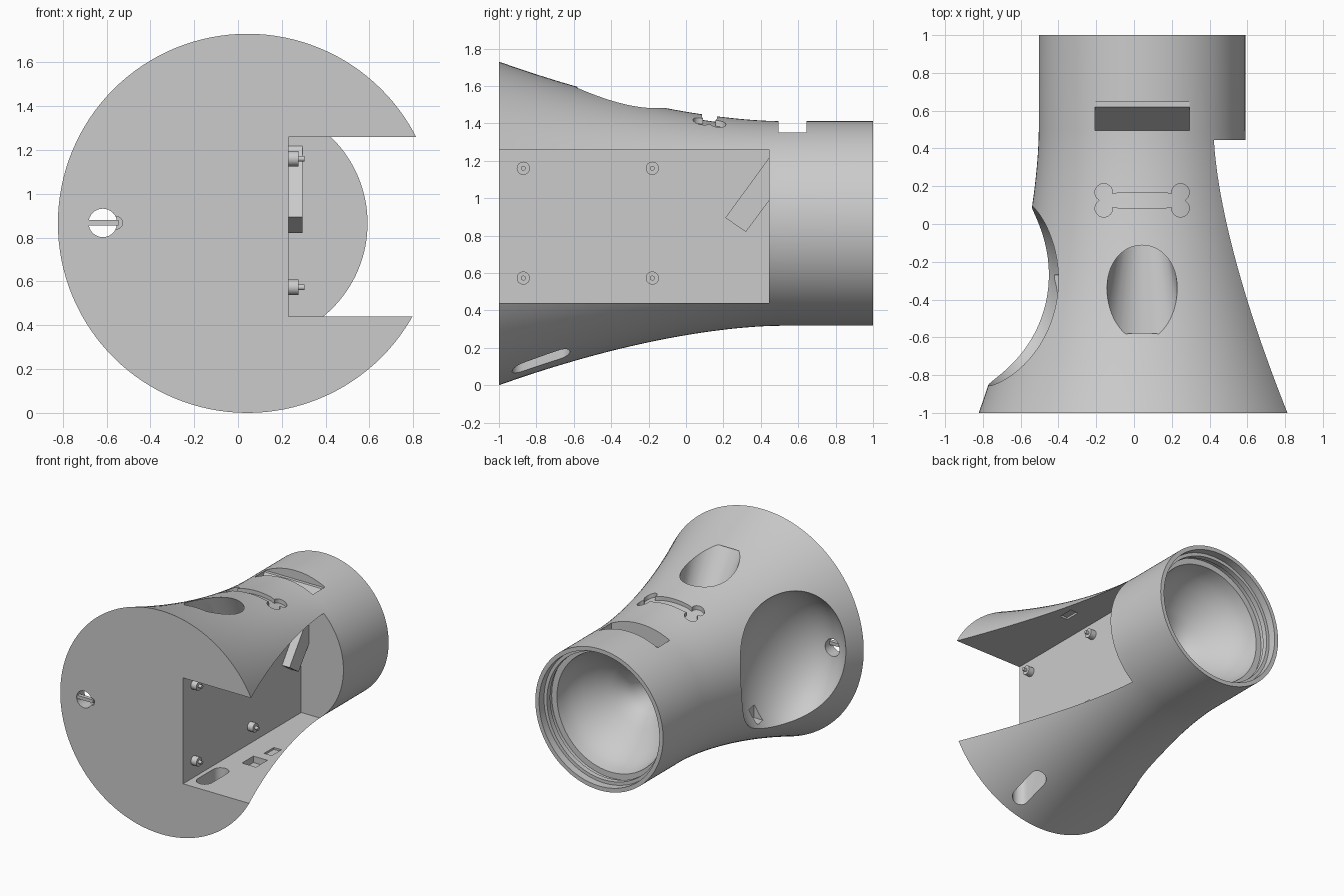
import bpy, bmesh, math
from mathutils import Matrix, Vector

cube = bpy.data.objects.get("Cube")
if cube:
    bpy.data.objects.remove(cube, do_unlink=True)

CX, CZ = 0.043, 0.865          # axis of the round body
mat = bpy.data.materials.new("light grey")
mat.use_nodes = True
GREY = (0.6, 0.6, 0.6, 1)
mat.diffuse_color = GREY
mat.node_tree.nodes["Principled BSDF"].inputs["Base Color"].default_value = GREY


def make(name, bm):
    bmesh.ops.recalc_face_normals(bm, faces=bm.faces)
    me = bpy.data.meshes.new(name)
    bm.to_mesh(me)
    bm.free()
    me.materials.append(mat)
    ob = bpy.data.objects.new(name, me)
    bpy.context.collection.objects.link(ob)
    return ob


def revolve(name, profile, steps=128):
    """Spin (y, radius) points around the body axis."""
    bm = bmesh.new()
    vs = [bm.verts.new((CX, y, CZ + r)) for y, r in profile]
    es = [bm.edges.new(p) for p in zip(vs, vs[1:])]
    bmesh.ops.spin(bm, geom=vs + es, cent=(CX, 0, CZ), axis=(0, 1, 0),
                   angle=math.tau, steps=steps)
    bmesh.ops.remove_doubles(bm, verts=bm.verts, dist=1e-4)
    return make(name, bm)


def box(name, x, y, z):
    bm = bmesh.new()
    bmesh.ops.create_cube(bm, size=1)
    for v in bm.verts:
        v.co = [(a + b) / 2 + c * (b - a) for c, (a, b) in zip(v.co, (x, y, z))]
    return make(name, bm)


def rod(name, a, b, r1, r2=None, seg=32):
    """Cylinder or cone from point a to point b."""
    a, b = Vector(a), Vector(b)
    d = b - a
    m = Matrix.Translation((a + b) / 2) @ d.to_track_quat('Z', 'Y').to_matrix().to_4x4()
    bm = bmesh.new()
    bmesh.ops.create_cone(bm, cap_ends=True, segments=seg, radius1=r1,
                          radius2=r1 if r2 is None else r2, depth=d.length, matrix=m)
    return make(name, bm)


def prism(name, pts, axis, lo, hi):
    """Extrude a flat outline along x (points are y, z) or z (points are x, y)."""
    bm = bmesh.new()
    place = (lambda p, t: (t, *p)) if axis == 'x' else (lambda p, t: (*p, t))
    f = bm.faces.new([bm.verts.new(place(p, lo)) for p in pts])
    ext = bmesh.ops.extrude_face_region(bm, geom=[f])["geom"]
    move = (hi - lo, 0, 0) if axis == 'x' else (0, 0, hi - lo)
    bmesh.ops.translate(bm, vec=move, verts=[g for g in ext if isinstance(g, bmesh.types.BMVert)])
    return make(name, bm)


def boolean(ob, cutter, op='DIFFERENCE'):
    mod = ob.modifiers.new("cut", 'BOOLEAN')
    mod.operation, mod.solver, mod.object = op, 'EXACT', cutter
    dg = bpy.context.evaluated_depsgraph_get()
    me = bpy.data.meshes.new_from_object(ob.evaluated_get(dg))
    ob.modifiers.clear()
    ob.data = me
    bpy.data.objects.remove(cutter, do_unlink=True)


def smooth(ob):
    bpy.ops.object.select_all(action='DESELECT')
    ob.select_set(True)
    bpy.context.view_layer.objects.active = ob
    bpy.ops.object.shade_smooth_by_angle(angle=math.radians(30))


def outer(y):
    return 0.547 + 0.318 * (max(0, 0.5 - y) / 1.5) ** 1.68


# Flared body with a stepped mouth and a funnel at the back
ys = [-1 + 1.5 * i / 30 for i in range(31)]
funnel = [(1, .515), (.94, .515), (.94, .49), (.90, .49), (.90, .505), (.86, .505),
          (.86, .46), (.80, .45), (.73, .425), (.66, .38), (.59, .32), (.52, .245),
          (.46, .175), (.40, .14), (.30, .12), (-.05, .12), (-.05, 0)]
body = revolve("body", [(-1, 0)] + [(y, outer(y)) for y in ys] + [(1, .547)] + funnel)

# Rectangular bay open to one side and to the front
boolean(body, box("bay_cutter", (.23, 1.2), (-1.2, .445), (.44, 1.26)))

# Rounded scoop on the opposite side
bm = bmesh.new()
bmesh.ops.create_uvsphere(bm, u_segments=96, v_segments=48, radius=1,
                          matrix=Matrix.Translation((-.6, -.41, .915))
                          @ Matrix.Diagonal((.35, .51, .55, 1)))
boolean(body, make("scoop_cutter", bm))

# Sloping chute from the top down to the funnel pipe
boolean(body, rod("chute_cutter", (CX, -.42, 1.68), (CX, .03, .865), .205, .115, 64))

# Slanted slot near the back
boolean(body, prism("slot_cutter", [(.495, 1.5), (.645, 1.5), (.645, 1.345), (.62, 1.345),
                                    (.495, 1.15)], 'x', -.207, .293))

# Bone shaped engraving of even depth
ends = [(.165, .040, -25, 165), (.165, -.040, -165, 25)]
quarter = [(.125, .04)] + [(.203 + .047 * math.cos(math.radians(a)),
                            .042 + .047 * math.sin(math.radians(a)))
                           for a in range(190, -61, -25)]
half = quarter + [(x, -y) for x, y in reversed(quarter)]
outline = half + [(-x, -y) for x, y in half]
bone = prism("bone_cutter", [(CX + x, .125 + y) for x, y in outline], 'z', 1.2, 1.6)
boolean(bone, revolve("bone_floor", [(-.3, 0)] + [(y / 20, outer(y / 20) - .03)
                                                 for y in range(-6, 11)] + [(.5, 0)]))
boolean(body, bone)

# Capsule shaped opening in the bay floor
cap = []
for cy, start in ((-.68, 0), (-.87, 180)):
    cap += [(.325 + .06 * math.cos(math.radians(start + a)),
             cy + .06 * math.sin(math.radians(start + a))) for a in range(0, 181, 15)]
boolean(body, prism("capsule_cutter", cap, 'z', -.2, .6))

# Shallow catches and a cable pocket in the bay, and a pocket in the scoop
for z in (.44, 1.26):
    boolean(body, box("catch_cutter", (.405, .47), (-.26, -.14), (z - .015, z + .015)))
boolean(body, box("pocket_cutter", (.37, .49), (-.48, -.34), (.39, .46)))
boolean(body, box("scoop_pocket_cutter", (-.42, -.33), (-.36, -.27), (.46, .56)))

# Round hole through the front plate with a small side recess
boolean(body, rod("front_hole_cutter", (-.617, -1.1, .867), (-.617, -.7, .867), .065))
boolean(body, rod("recess_cutter", (-.555, -1.1, .867), (-.555, -.975, .867), .028))
smooth(body)

# Bar across the front hole
box("front_hole_bar", (-.69, -.545), (-.995, -.965), (.855, .88))

# Mounting pegs in the bay
for i, (y, z) in enumerate([(y, z) for y in (-.87, -.18) for z in (.573, 1.16)], 1):
    smooth(rod(f"peg_base_{i}", (.225, y, z), (.277, y, z), .035))
    smooth(rod(f"peg_pin_{i}", (.27, y, z), (.303, y, z), .013, seg=16))

# Slanted block against the end wall of the bay
prism("slanted_block", [(.21, .895), (.32, .82), (.447, .99), (.447, 1.22)], 'x', .225, .295)
